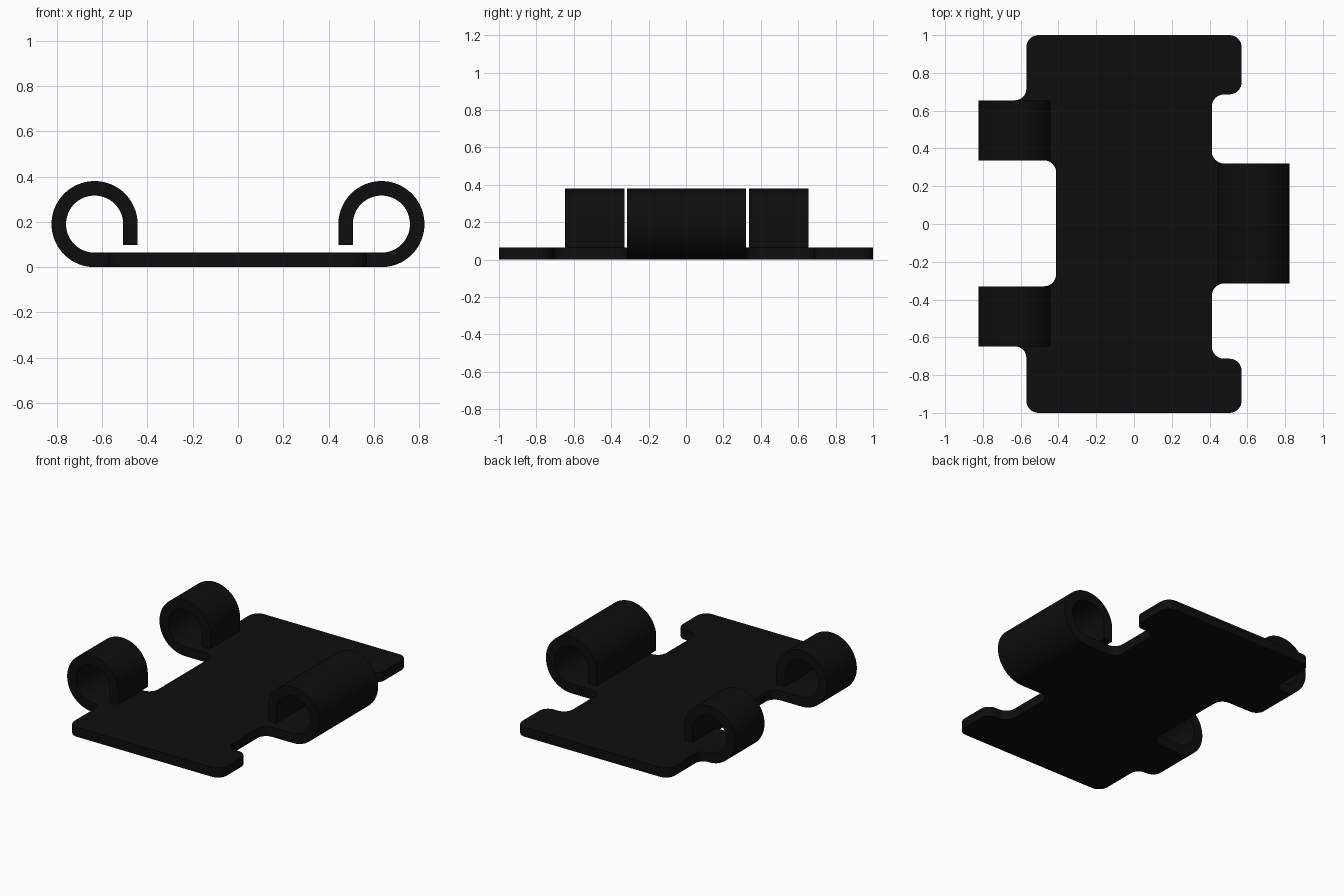
import bpy, bmesh, math
from mathutils import Vector

if "Cube" in bpy.data.objects:
    bpy.data.objects.remove(bpy.data.objects["Cube"], do_unlink=True)

THICK = 0.064          # sheet thickness
CURL_X = 0.633         # centre of the rolled loops
CURL_R = 0.19          # outer radius of the rolled loops
LEG_END = 0.098        # height where the rolled end stops
FILLET = 0.065

black = bpy.data.materials.new("black_metal")
black.use_nodes = True
COLOR = (0.004, 0.004, 0.004, 1)
black.diffuse_color = COLOR
black.node_tree.nodes["Principled BSDF"].inputs["Base Color"].default_value = COLOR


def extrude_profile(name, points, offset):
    """Extrude a closed outline of 3D points into a solid."""
    bm = bmesh.new()
    face = bm.faces.new([bm.verts.new(p) for p in points])
    result = bmesh.ops.extrude_face_region(bm, geom=[face])
    moved = [v for v in result["geom"] if isinstance(v, bmesh.types.BMVert)]
    bmesh.ops.translate(bm, verts=moved, vec=offset)
    bmesh.ops.recalc_face_normals(bm, faces=bm.faces)
    mesh = bpy.data.meshes.new(name)
    bm.to_mesh(mesh)
    bm.free()
    mesh.materials.append(black)
    mesh.shade_smooth()
    mesh.set_sharp_from_angle(angle=math.radians(30))
    obj = bpy.data.objects.new(name, mesh)
    bpy.context.collection.objects.link(obj)
    return obj


def round_corners(corners, steps=8):
    """Replace each right-angled corner (x, y, radius) by an arc."""
    out = []
    for i, (x, y, r) in enumerate(corners):
        p = Vector((x, y))
        if r == 0:
            out.append(p)
            continue
        a = (Vector(corners[i - 1][:2]) - p).normalized() * r
        b = (Vector(corners[(i + 1) % len(corners)][:2]) - p).normalized() * r
        for k in range(steps + 1):
            t = k / steps * math.pi / 2
            out.append(p + a * (1 - math.sin(t)) + b * (1 - math.cos(t)))
    return out


# Flat plate with notches and tab roots
SIDE, NOTCH, F = 0.57, 0.412, FILLET
outline = [
    (-SIDE, 1, F), (-SIDE, 0.655, 0.06), (-CURL_X, 0.655, 0),
    (-CURL_X, 0.337, 0), (-NOTCH, 0.337, F),
    (-NOTCH, -0.33, F), (-CURL_X, -0.33, 0),
    (-CURL_X, -0.648, 0), (-SIDE, -0.648, 0.06), (-SIDE, -1, F),
    (SIDE, -1, F), (SIDE, -0.713, F), (NOTCH, -0.713, F),
    (NOTCH, -0.315, F), (CURL_X, -0.315, 0),
    (CURL_X, 0.32, 0), (NOTCH, 0.32, F),
    (NOTCH, 0.686, F), (SIDE, 0.686, F), (SIDE, 1, F),
]
extrude_profile("base_plate",
                [(p.x, p.y, 0) for p in round_corners(outline)],
                (0, 0, THICK))


# Rolled loops: three quarters of a ring, then a short straight leg
def rolled_loop(name, side, y0, y1, steps=48):
    def arc(radius):
        pts = []
        for k in range(steps + 1):
            a = -math.pi / 2 + 1.5 * math.pi * k / steps
            pts.append((CURL_X + radius * math.cos(a), CURL_R + radius * math.sin(a)))
        return pts + [(CURL_X - radius, LEG_END)]
    loop = arc(CURL_R) + arc(CURL_R - THICK)[::-1]
    extrude_profile(name, [(side * x, y0, z) for x, z in loop], (0, y1 - y0, 0))


rolled_loop("left_loop", 1, -0.315, 0.32)
rolled_loop("right_front_loop", -1, -0.648, -0.33)
rolled_loop("right_back_loop", -1, 0.337, 0.655)
